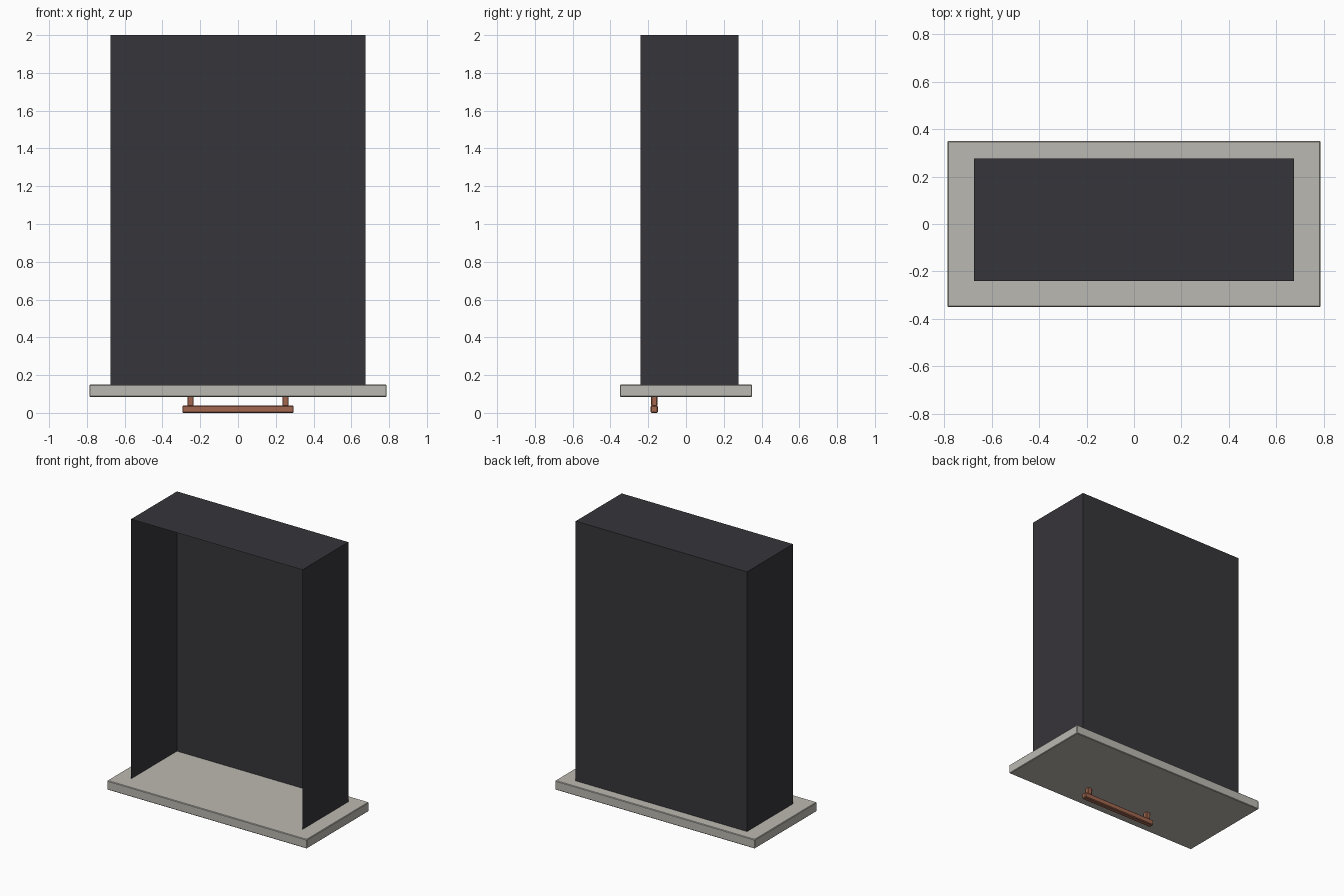
import bpy
import bmesh

default = bpy.data.objects.get("Cube")
if default:
    bpy.data.objects.remove(default, do_unlink=True)


def material(name, rgb):
    mat = bpy.data.materials.new(name)
    mat.use_nodes = True
    color = (*rgb, 1.0)
    mat.diffuse_color = color
    mat.node_tree.nodes["Principled BSDF"].inputs["Base Color"].default_value = color
    return mat


def box(name, low, high, mat, bevel=0.0, open_sides=()):
    """Box between two corners; open_sides lists (axis, sign) faces to remove."""
    bm = bmesh.new()
    bmesh.ops.create_cube(bm, size=1.0)
    bm.normal_update()
    gone = [f for f in bm.faces
            if any(f.normal[axis] * sign > 0.9 for axis, sign in open_sides)]
    bmesh.ops.delete(bm, geom=gone, context="FACES")
    for v in bm.verts:
        v.co = [a + (c + 0.5) * (b - a) for a, b, c in zip(low, high, v.co)]
    mesh = bpy.data.meshes.new(name)
    bm.to_mesh(mesh)
    bm.free()
    mesh.materials.append(mat)
    obj = bpy.data.objects.new(name, mesh)
    bpy.context.collection.objects.link(obj)
    if bevel:
        mod = obj.modifiers.new("edge_bevel", "BEVEL")
        mod.width = bevel
        mod.segments = 1
    return obj


charcoal = material("charcoal", (0.037, 0.035, 0.042))
stone = material("warm_grey", (0.50, 0.485, 0.44))
copper = material("copper", (0.36, 0.135, 0.08))

# Thin drawer tray, open along its mouth and where it meets the front panel
box("drawer_tray", (-0.675, -0.24, 0.15), (0.675, 0.277, 2.0), charcoal,
    open_sides=((1, -1), (2, -1)))

# Front panel
box("drawer_front", (-0.787, -0.35, 0.085), (0.787, 0.35, 0.15), stone, bevel=0.004)

# Handle bar and its two posts
box("handle_bar", (-0.295, -0.187, 0.0), (0.295, -0.149, 0.038), copper, bevel=0.005)
for side, x in (("left", 0.252), ("right", -0.252)):
    box(side + "_handle_post", (x - 0.016, -0.184, 0.036), (x + 0.016, -0.152, 0.087),
        copper, bevel=0.003)
